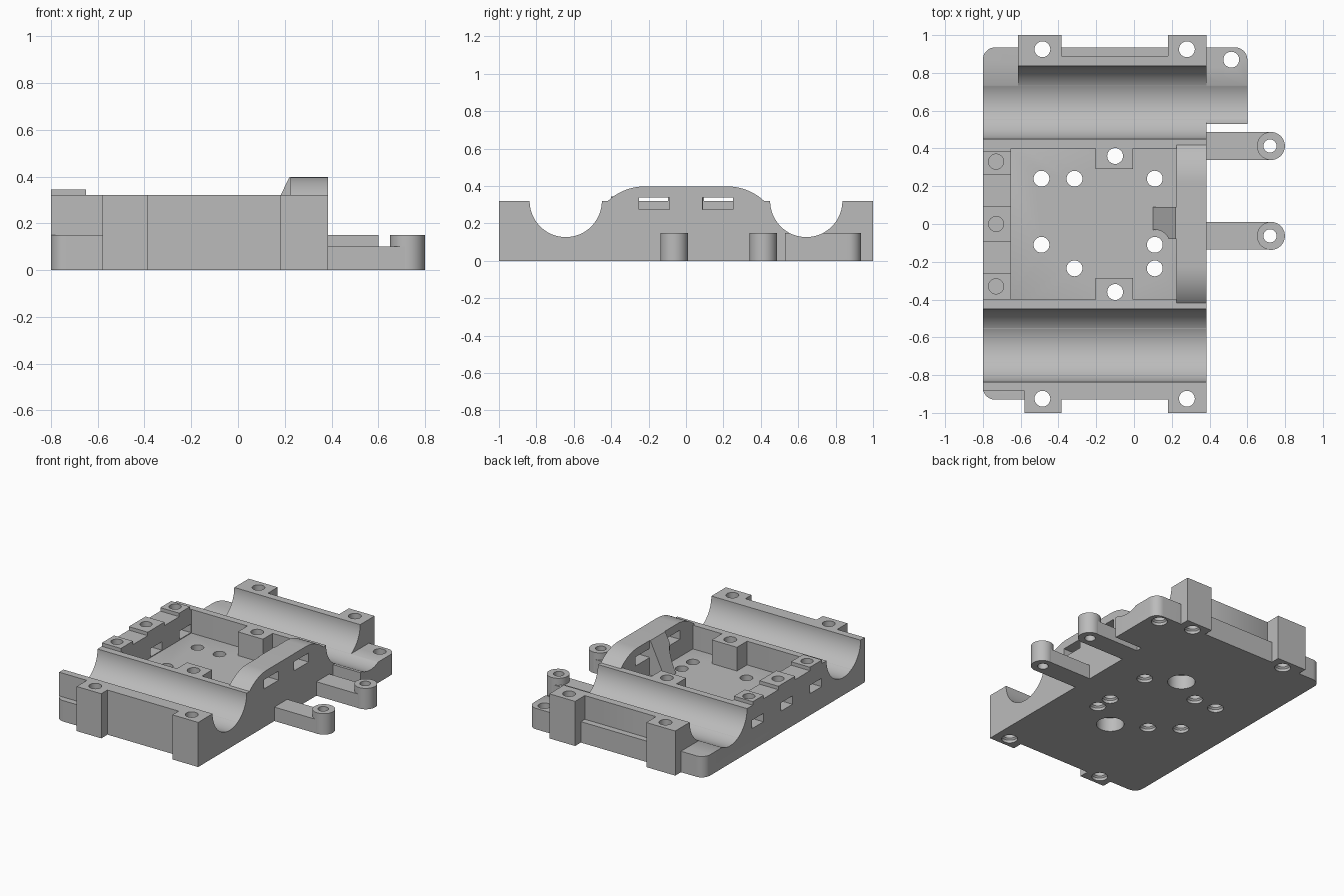
import bpy, bmesh, math
from mathutils import Matrix

if "Cube" in bpy.data.objects:
    bpy.data.objects.remove(bpy.data.objects["Cube"])

grey = bpy.data.materials.new("light_grey")
grey.use_nodes = True
COLOUR = (0.5, 0.5, 0.5, 1)
grey.diffuse_color = COLOUR
grey.node_tree.nodes["Principled BSDF"].inputs["Base Color"].default_value = COLOUR

LEFT, RIGHT = -0.8, 0.384      # body extent in x
FLOOR, TOP = 0.15, 0.32        # base slab and rim heights
TROUGH_Y, TROUGH_R = 0.643, 0.193


def add_prism(bm, pts, a, b, axis):
    """Extrude a 2D outline from a to b along an axis."""
    def place(p, h):
        return {"x": (h, p[0], p[1]), "y": (p[0], h, p[1]), "z": (p[0], p[1], h)}[axis]
    lo = [bm.verts.new(place(p, a)) for p in pts]
    hi = [bm.verts.new(place(p, b)) for p in pts]
    n = len(pts)
    bm.faces.new(lo)
    bm.faces.new(hi)
    for i in range(n):
        j = (i + 1) % n
        bm.faces.new((lo[i], lo[j], hi[j], hi[i]))


def add_box(bm, x0, x1, y0, y1, z0, z1):
    add_prism(bm, [(x0, y0), (x1, y0), (x1, y1), (x0, y1)], z0, z1, "z")


def add_lathe(bm, x, y, profile, n=32):
    """Turn a (radius, height) profile around a vertical axis."""
    rings = []
    for r, z in profile:
        rings.append([bm.verts.new((x + r * math.cos(t * math.tau / n),
                                    y + r * math.sin(t * math.tau / n), z)) for t in range(n)])
    bm.faces.new(rings[0])
    bm.faces.new(rings[-1])
    for a, b in zip(rings, rings[1:]):
        for i in range(n):
            j = (i + 1) % n
            bm.faces.new((a[i], a[j], b[j], b[i]))


def finish(name, bm, cutters=()):
    bmesh.ops.recalc_face_normals(bm, faces=bm.faces)
    mesh = bpy.data.meshes.new(name)
    bm.to_mesh(mesh)
    bm.free()
    ob = bpy.data.objects.new(name, mesh)
    bpy.context.collection.objects.link(ob)
    mesh.materials.append(grey)
    for c in cutters:
        mod = ob.modifiers.new("cut", "BOOLEAN")
        mod.operation, mod.solver, mod.object = "DIFFERENCE", "EXACT", c
    if cutters:
        bpy.context.view_layer.update()
        dg = bpy.context.evaluated_depsgraph_get()
        ob.modifiers.update() if hasattr(ob.modifiers, "update") else None
        cut = bpy.data.meshes.new_from_object(ob.evaluated_get(dg))
        ob.modifiers.clear()
        ob.data = cut
        cut.name = name
    return ob


def cutter(name, bm):
    ob = finish(name, bm)
    ob.hide_render = True
    return ob


def box_part(name, dims, cutters=()):
    bm = bmesh.new()
    add_box(bm, *dims)
    return finish(name, bm, cutters)


# Cutters: screw holes
screw = [(0.052, -0.05), (0.052, 0.02), (0.042, 0.03), (0.042, 0.5)]
bored = [(0.09, -0.05), (0.09, 0.1), (0.042, 0.101), (0.042, 0.5)]
pin = [(0.035, -0.05), (0.035, 0.5)]
blind = [(0.04, 0.25), (0.04, 0.5)]
floor_holes = [(-0.49, 0.24), (-0.315, 0.24), (0.11, 0.24), (-0.49, -0.11),
               (0.11, -0.11), (-0.315, -0.235), (0.11, -0.235)]
mount_holes = [(x, s * 0.925) for x in (-0.485, 0.28) for s in (-1, 1)]
arm_ys = (0.413, -0.063)
pad_ys = (-0.33, 0, 0.33)

bm = bmesh.new()
for x, y in floor_holes + mount_holes + [(0.515, 0.87)]:
    add_lathe(bm, x, y, screw)
for s in (-1, 1):
    add_lathe(bm, -0.1, s * 0.36, bored)
for y in arm_ys:
    add_lathe(bm, 0.72, y, pin)
for y in pad_ys:
    add_lathe(bm, -0.73, y, blind)
holes = cutter("hole_cutter", bm)

# Cutters: motor troughs, windows, cradle corners
bm = bmesh.new()
for s in (-1, 1):
    m = Matrix.Translation((0, s * TROUGH_Y, TOP)) @ Matrix.Rotation(math.pi / 2, 4, "Y")
    bmesh.ops.create_cone(bm, cap_ends=True, segments=96, radius1=TROUGH_R,
                          radius2=TROUGH_R, depth=3, matrix=m)
troughs = cutter("trough_cutter", bm)

bm = bmesh.new()
for y in pad_ys:
    add_box(bm, -0.9, -0.6, y - 0.065, y + 0.065, 0.155, 0.215)
for s in (-1, 1):
    add_box(bm, 0.2, 0.5, s * 0.17 - 0.082, s * 0.17 + 0.082, 0.275, 0.34)
windows = cutter("window_cutter", bm)

bm = bmesh.new()
add_box(bm, -1, -0.615, TROUGH_Y, 1.1, 0.1, 0.5)
add_box(bm, -1, -0.58, -1.1, -0.885, 0.1, 0.5)
corners = cutter("corner_cutter", bm)

# Base slab with three rounded corners and the rear lug
def round_corner(cx, cy, r, start):
    return [(cx + r * math.cos(math.radians(start + a)),
             cy + r * math.sin(math.radians(start + a))) for a in range(0, 91, 10)]

R = 0.065
outline = (round_corner(LEFT + R, -0.93 + R, R, 180)
           + [(RIGHT, -0.93), (RIGHT, 0.53), (0.6, 0.53)]
           + round_corner(0.6 - R, 0.935 - R, R, 0)
           + round_corner(LEFT + R, 0.935 - R, R, 90))
bm = bmesh.new()
add_prism(bm, outline, 0, FLOOR, "z")
parts = [finish("base_plate", bm, [troughs, holes])]

# Motor cradles
parts.append(box_part("back_cradle", (LEFT, RIGHT, 0.4, 0.89, FLOOR, TOP),
                      [troughs, corners, holes]))
parts.append(box_part("front_cradle", (LEFT, RIGHT, -0.93, -0.4, FLOOR, TOP),
                      [troughs, corners, holes]))

# Corner mounting blocks
for name, x0, x1, s in (("back_right_mount", -0.615, -0.385, 1), ("back_left_mount", 0.18, RIGHT, 1),
                        ("front_right_mount", -0.58, -0.385, -1), ("front_left_mount", 0.18, RIGHT, -1)):
    y0, y1 = sorted((s * 0.84, s * 1.0))
    parts.append(box_part(name, (x0, x1, y0, y1, 0, TOP), [holes]))

# Side wall with raised pads and windows
parts.append(box_part("side_wall", (LEFT, -0.65, -0.4, 0.4, FLOOR, TOP), [windows, holes]))
for name, y0, y1 in (("front_pad", -0.4, -0.262), ("middle_pad", -0.095, 0.095),
                     ("back_pad", 0.262, 0.385)):
    parts.append(box_part(name, (LEFT, -0.65, y0, y1, TOP, 0.345), [holes]))

# Screw bosses inside the tray
for name, y0, y1 in (("front_boss", -0.4, -0.285), ("back_boss", 0.29, 0.4)):
    parts.append(box_part(name, (-0.205, -0.005, y0, y1, FLOOR, TOP), [holes]))

# Arched wall with two slots
half = [(0.22 + 0.29 * math.sin(a), 0.108 + 0.29 * math.cos(a))
        for a in (math.radians(4 * i) for i in range(12))]
arch = ([(-0.42, FLOOR)] + [(-y, z) for y, z in reversed(half)] + half + [(0.42, FLOOR)])
bm = bmesh.new()
add_prism(bm, arch, 0.225, RIGHT, "x")
parts.append(finish("arched_wall", bm, [windows]))

# Sloped gusset behind the arch, relieved around the nearby screw
bm = bmesh.new()
add_lathe(bm, 0.11, -0.11, [(0.08, 0.1), (0.08, 0.5)])
relief = cutter("gusset_cutter", bm)
bm = bmesh.new()
add_prism(bm, [(0.1, FLOOR), (0.23, FLOOR), (0.23, 0.398), (0.22, 0.398)], -0.08, 0.09, "y")
parts.append(finish("gusset", bm, [relief]))

# Arms with round ends
for name, y in zip(("back_arm", "front_arm"), arm_ys):
    parts.append(box_part(name, (RIGHT, 0.72, y - 0.073, y + 0.073, 0, 0.1), [holes]))
    bm = bmesh.new()
    add_lathe(bm, 0.725, y, [(0.074, 0), (0.074, FLOOR)], 48)
    parts.append(finish(name + "_end", bm, [holes]))

# Remove the helpers and shade
for c in (holes, troughs, windows, corners, relief):
    bpy.data.objects.remove(c)
bpy.ops.object.select_all(action="DESELECT")
for ob in parts:
    ob.select_set(True)
bpy.context.view_layer.objects.active = parts[0]
bpy.ops.object.shade_smooth_by_angle(angle=math.radians(30))
